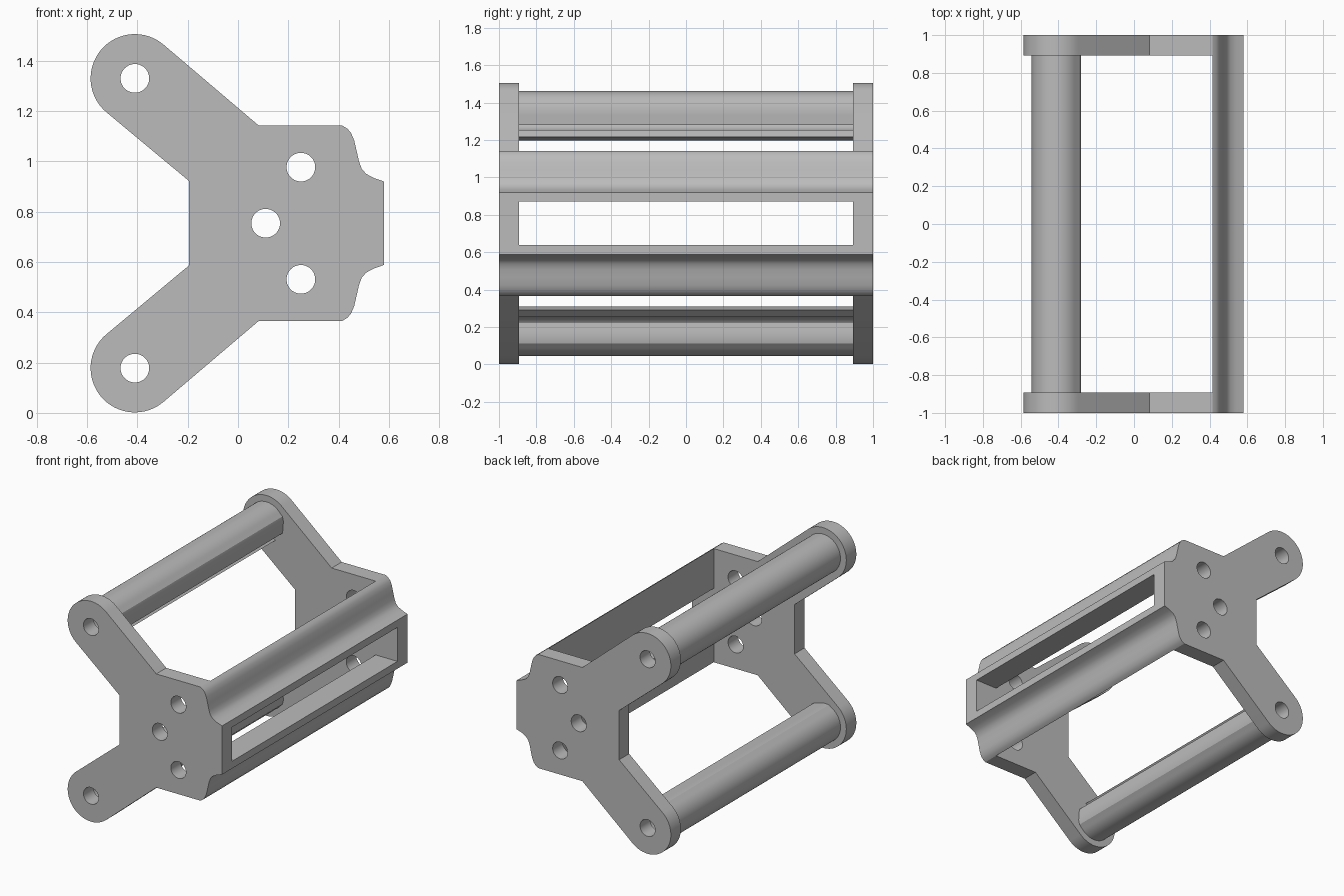
import bpy, bmesh
from math import pi, cos, sin, radians
from mathutils import Vector

cube = bpy.data.objects.get("Cube")
if cube:
    bpy.data.objects.remove(cube)

MID = 0.754          # height of the mirror plane
TIP = (-0.41, 1.33)  # centre of the upper arm end
THICK = 0.108        # end plate thickness

grey = bpy.data.materials.new("plain_grey")
grey.use_nodes = True
colour = (0.5, 0.5, 0.5, 1)
grey.diffuse_color = colour
grey.node_tree.nodes["Principled BSDF"].inputs["Base Color"].default_value = colour


def arc(centre, radius, start, end, steps):
    """Points on an arc, angles in degrees."""
    angles = [radians(start + (end - start) * i / steps) for i in range(steps + 1)]
    return [(centre[0] + radius * cos(a), centre[1] + radius * sin(a)) for a in angles]


def circle(centre, radius):
    return arc(centre, radius, 0, 360, 40)[:-1]


def mirror(points):
    return [(x, 2 * MID - z) for x, z in reversed(points)]


def extrude(name, loops, y, depth):
    """Fill closed loops in the xz plane (inner loops are holes), extruded about y."""
    data = bpy.data.curves.new(name, 'CURVE')
    data.dimensions = '2D'
    data.fill_mode = 'BOTH'
    data.extrude = depth / 2
    for loop in loops:
        spline = data.splines.new('POLY')
        spline.points.add(len(loop) - 1)
        for point, (x, z) in zip(spline.points, loop):
            point.co = (x, z, 0, 1)
        spline.use_cyclic_u = True
    obj = bpy.data.objects.new(name, data)
    bpy.context.collection.objects.link(obj)
    obj.location.y = y
    obj.rotation_euler.x = pi / 2
    bpy.ops.object.select_all(action='DESELECT')
    obj.select_set(True)
    bpy.context.view_layer.objects.active = obj
    bpy.ops.object.convert(target='MESH')
    obj = bpy.context.object
    bm = bmesh.new()
    bm.from_mesh(obj.data)
    bmesh.ops.remove_doubles(bm, verts=bm.verts, dist=0.0002)
    bmesh.ops.recalc_face_normals(bm, faces=bm.faces)
    bm.to_mesh(obj.data)
    bm.free()
    obj.data.materials.clear()
    obj.data.materials.append(grey)
    bpy.ops.object.shade_smooth_by_angle(angle=radians(30))
    return obj


# Curved front edge, from the flat nose up to the top shoulder
nose = [(0.58, 0.92), (0.54, 0.934), (0.51, 0.95), (0.492, 0.97), (0.481, 1.0),
        (0.472, 1.04), (0.462, 1.083), (0.45, 1.112), (0.435, 1.13), (0.415, 1.142)]

# End plates: body, two rounded arms and five through holes
upper = nose + [(0.083, 1.142)] + arc(TIP, 0.176, 49.5, 229.5, 32) + [(-0.195, 0.922)]
outline = upper + mirror(upper)
low_tip = (TIP[0], 2 * MID - TIP[1])
holes = [circle(c, 0.057) for c in
         (TIP, low_tip, (0.25, 0.977), (0.25, 2 * MID - 0.977), (0.11, MID))]
for name, side in (("front_plate", -1), ("back_plate", 1)):
    extrude(name, [outline] + holes, side * (1 - THICK / 2), THICK)

# Nose rails above and below the window
span = 2 - 2 * THICK
rail = [(0.58, 0.87)] + nose + [(0.415, 0.87)]
extrude("upper_nose_rail", [rail], 0, span)
extrude("lower_nose_rail", [mirror(rail)], 0, span)

# Slotted rods between the arm ends, opening inward along each arm
half = [(0.125, 0.042), (0.095, 0.083), (0.075, 0.11), (0.05, 0.128)]
section = half + arc((0, 0), 0.132, 80, 280, 32) + [(u, -n) for u, n in reversed(half)]
section += arc((0, 0), 0.08, -31.7, -328.3, 32)
axis = Vector((cos(radians(-40.5)), sin(radians(-40.5))))
across = Vector((-axis.y, axis.x))
rod = [tuple(Vector(TIP) + axis * u + across * n) for u, n in section]
extrude("upper_rod", [rod], 0, span)
extrude("lower_rod", [mirror(rod)], 0, span)
